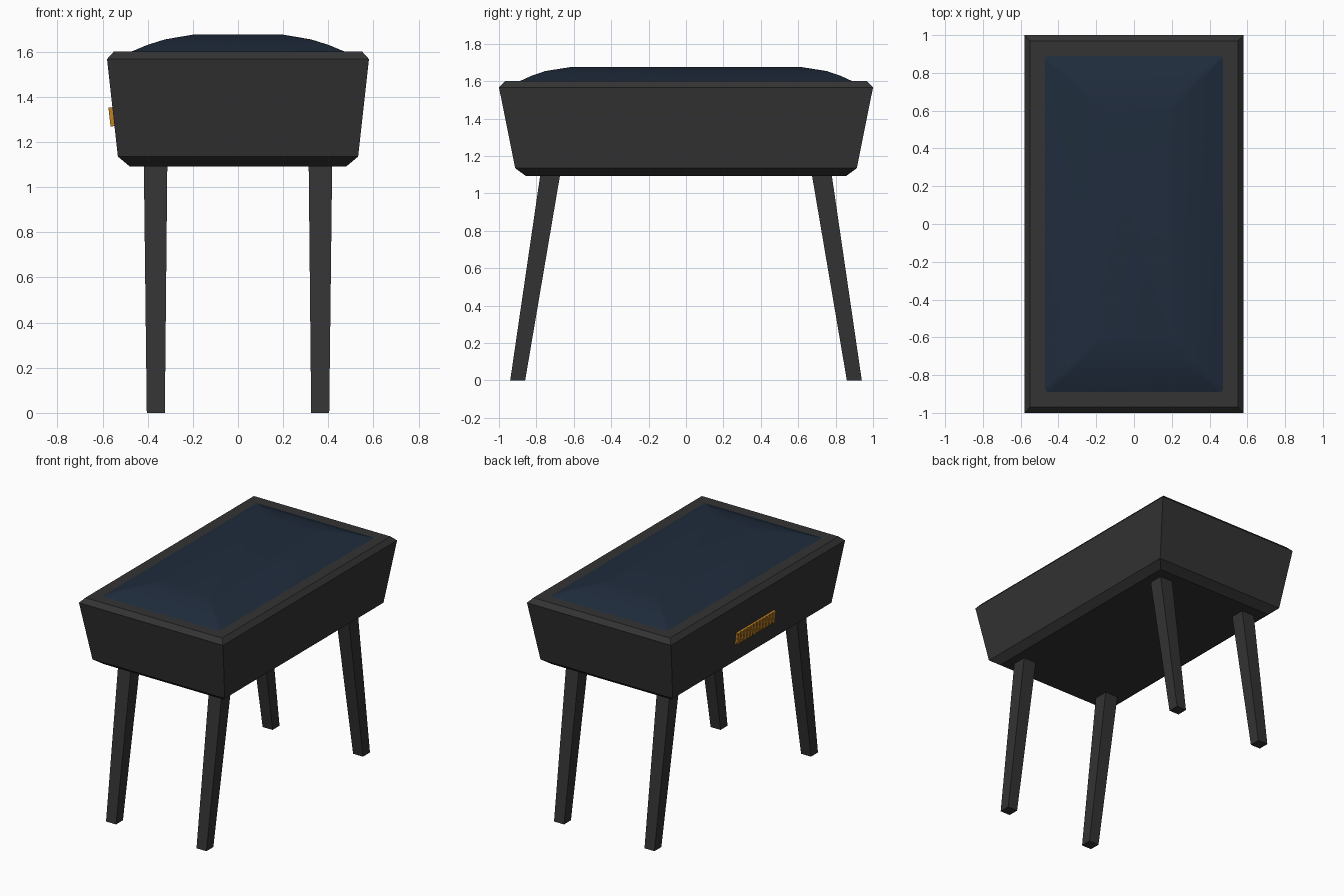
import bpy, bmesh, math
from mathutils import Matrix

if "Cube" in bpy.data.objects:
    bpy.data.objects.remove(bpy.data.objects["Cube"])


def material(name, rgb):
    m = bpy.data.materials.new(name)
    m.diffuse_color = (*rgb, 1)
    m.use_nodes = True
    m.node_tree.nodes["Principled BSDF"].inputs["Base Color"].default_value = m.diffuse_color
    return m


CHARCOAL = material("charcoal", (0.033, 0.033, 0.033))
NAVY = material("navy", (0.014, 0.025, 0.046))
AMBER = material("amber", (0.52, 0.22, 0.02))


def rect(hx, hy, z, cx=0, cy=0, r=0, n=4):
    """Rectangle ring, optionally with rounded corners."""
    pts = []
    for i, (sx, sy) in enumerate([(1, 1), (-1, 1), (-1, -1), (1, -1)]):
        if not r:
            pts.append((cx + sx * hx, cy + sy * hy, z))
            continue
        for k in range(n + 1):
            a = math.radians(90 * i + 90 * k / n)
            pts.append((cx + sx * (hx - r) + r * math.cos(a),
                        cy + sy * (hy - r) + r * math.sin(a), z))
    return pts


def loft(name, rings, mat):
    """Skin stacked rings (bottom to top) and cap both ends."""
    bm = bmesh.new()
    vs = [[bm.verts.new(p) for p in ring] for ring in rings]
    n = len(vs[0])
    for a, b in zip(vs, vs[1:]):
        for i in range(n):
            j = (i + 1) % n
            bm.faces.new((a[i], a[j], b[j], b[i]))
    bm.faces.new(vs[0][::-1])
    bm.faces.new(vs[-1])
    bmesh.ops.recalc_face_normals(bm, faces=bm.faces)
    return finish(name, bm, mat)


def finish(name, bm, mat):
    me = bpy.data.meshes.new(name)
    bm.to_mesh(me)
    bm.free()
    me.materials.append(mat)
    ob = bpy.data.objects.new(name, me)
    bpy.context.collection.objects.link(ob)
    return ob


# Flared case with chamfered bottom and rim
loft("case", [rect(0.48, 0.855, 1.092), rect(0.532, 0.913, 1.135),
              rect(0.58, 1.0, 1.567), rect(0.55, 0.968, 1.60)], CHARCOAL)

# Domed top panel
dome = loft("domed_top", [rect(0.472, 0.89, 1.59, r=0.02), rect(0.472, 0.89, 1.60, r=0.02),
                          rect(0.40, 0.823, 1.63, r=0.02), rect(0.323, 0.753, 1.654, r=0.02),
                          rect(0.20, 0.62, 1.675, r=0.02)], NAVY)
bpy.context.view_layer.objects.active = dome
dome.select_set(True)
bpy.ops.object.shade_smooth_by_angle(angle=math.radians(40))
dome.select_set(False)

# Four tapered legs splayed along the length
for sx, xn in ((-1, "left"), (1, "right")):
    for sy, yn in ((-1, "front"), (1, "back")):
        loft(f"{yn}_{xn}_leg",
             [rect(0.04, 0.04, 0, sx * 0.364, sy * 0.90),
              rect(0.052, 0.053, 1.10, sx * 0.365, sy * 0.726)], CHARCOAL)

# Ribbed plate on the left side, tilted to follow the flared wall
bm = bmesh.new()
tilt = Matrix.Translation((-0.5508, 0, 1.312)) @ Matrix.Rotation(-math.atan2(0.048, 0.432), 4, 'Y')


def box(size, pos):
    bmesh.ops.create_cube(bm, size=1, matrix=tilt @ Matrix.Translation(pos) @ Matrix.Diagonal((*size, 1)))


box((0.018, 0.436, 0.084), (-0.004, 0, 0))
ribs = 12
for i in range(ribs):
    box((0.008, 0.027, 0.084), (-0.0145, (i - (ribs - 1) / 2) * 0.0365, 0))
finish("side_plate", bm, AMBER)
